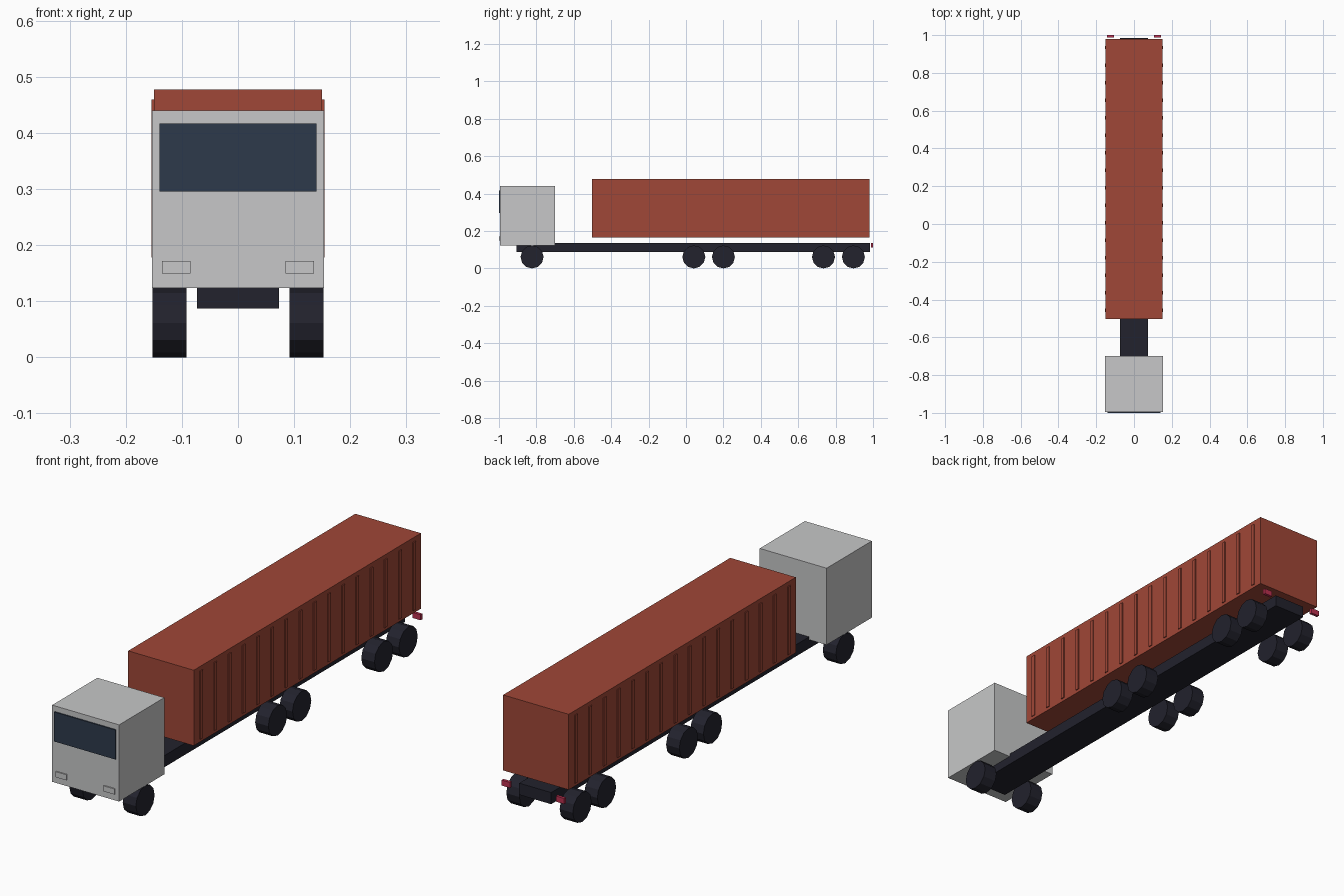
import bpy
import bmesh
import math
from mathutils import Matrix, Vector

default = bpy.data.objects.get("Cube")
if default:
    bpy.data.objects.remove(default, do_unlink=True)


def material(name, r, g, b):
    mat = bpy.data.materials.new(name)
    mat.use_nodes = True
    mat.diffuse_color = (r, g, b, 1)
    mat.node_tree.nodes["Principled BSDF"].inputs["Base Color"].default_value = (r, g, b, 1)
    return mat


cab_grey = material("cab light grey", 0.57, 0.575, 0.58)
container_rust = material("container rust red", 0.35, 0.063, 0.038)
dark = material("chassis and tyre black", 0.016, 0.016, 0.026)
glass = material("windscreen blue grey", 0.027, 0.042, 0.07)
tail_red = material("tail light red", 0.5, 0.03, 0.08)


def finish(name, bm, mat):
    mesh = bpy.data.meshes.new(name)
    bm.to_mesh(mesh)
    bm.free()
    mesh.materials.append(mat)
    obj = bpy.data.objects.new(name, mesh)
    bpy.context.collection.objects.link(obj)


def add_box(bm, xs, ys, zs):
    """Add a box given its (min, max) on each axis."""
    spans = (xs, ys, zs)
    centre = Vector([(a + b) / 2 for a, b in spans])
    size = Vector([b - a for a, b in spans])
    bmesh.ops.create_cube(bm, size=1, matrix=Matrix.Translation(centre) @ Matrix.Diagonal(size.to_4d()))


def box(name, xs, ys, zs, mat):
    bm = bmesh.new()
    add_box(bm, xs, ys, zs)
    finish(name, bm, mat)


def mirrored(xs, side):
    return sorted(x * side for x in xs)


# Chassis, cab and windscreen
box("chassis", (-0.073, 0.073), (-0.905, 0.985), (0.087, 0.135), dark)
box("cab", (-0.153, 0.153), (-0.995, -0.7), (0.123, 0.44), cab_grey)
box("windscreen", (-0.14, 0.14), (-1.0, -0.992), (0.295, 0.417), glass)

# Container body
start, end = -0.503, 0.98
box("container", (-0.15, 0.15), (start, end), (0.165, 0.477), container_rust)

RIBS = 16
WHEEL_RADIUS = 0.0615
AXLES = (-0.823, 0.042, 0.2, 0.735, 0.895)

for side, label in ((1, "left"), (-1, "right")):
    # Headlights and tail lights
    box("headlight_" + label, mirrored((0.085, 0.135), side), (-1.0, -0.992), (0.149, 0.172), cab_grey)
    box("tail_light_" + label, mirrored((0.105, 0.143), side), (0.988, 1.0), (0.112, 0.135), tail_red)

    # Container side ribs
    bm = bmesh.new()
    pitch = (end - start) / RIBS
    for i in range(RIBS):
        y = start + (i + 0.5) * pitch
        add_box(bm, mirrored((0.146, 0.154), side), (y - 0.0085, y + 0.0085), (0.178, 0.459))
    finish("container_ribs_" + label, bm, container_rust)

    # Wheels: twelve flat sides
    for n, y in enumerate(AXLES, 1):
        bm = bmesh.new()
        place = Matrix.Translation((side * 0.122, y, WHEEL_RADIUS)) @ Matrix.Rotation(math.pi / 2, 4, "Y")
        bmesh.ops.create_cone(bm, cap_ends=True, segments=12, radius1=WHEEL_RADIUS,
                              radius2=WHEEL_RADIUS, depth=0.06, matrix=place)
        finish(f"wheel_{label}_{n}", bm, dark)
